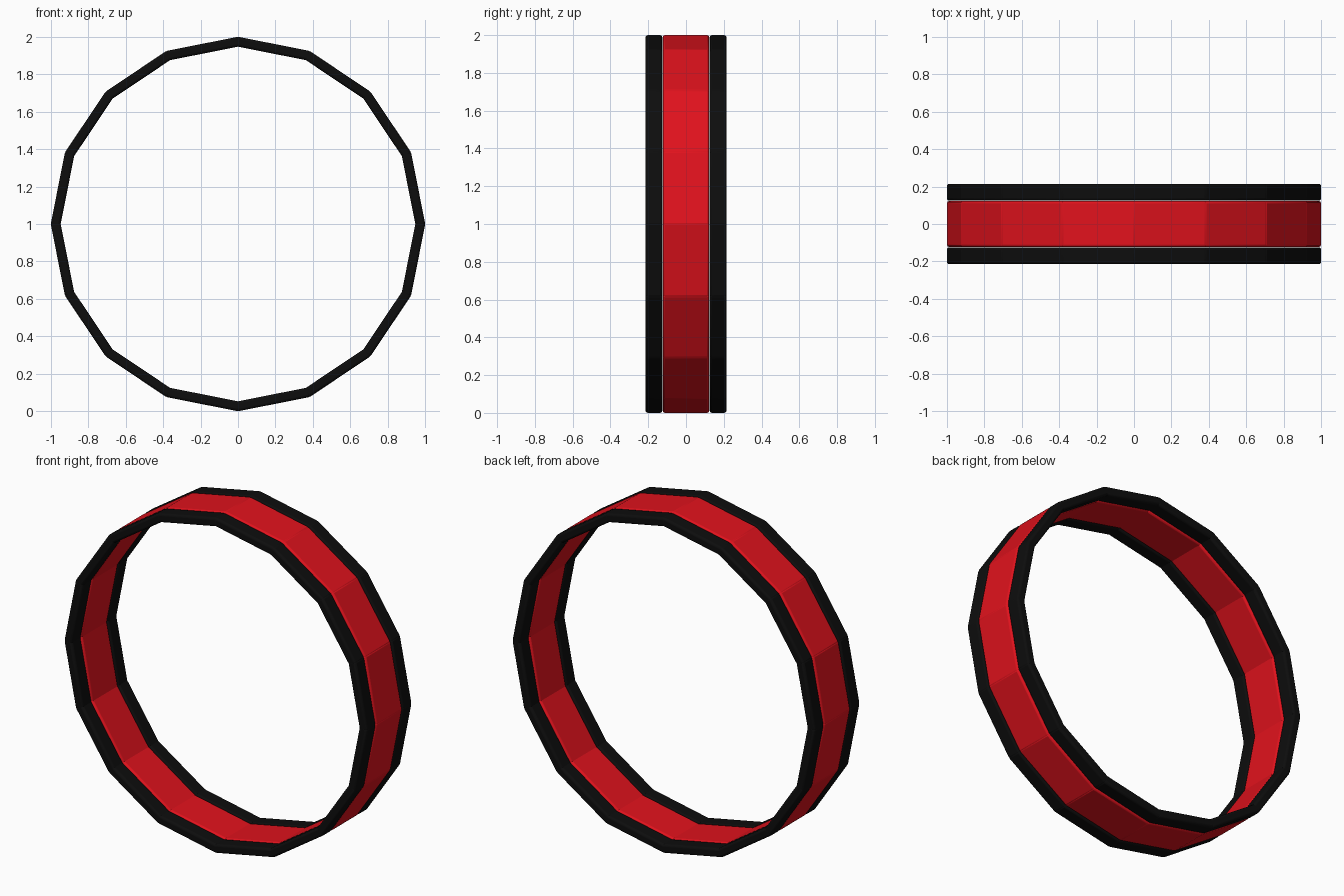
import bpy, math

if "Cube" in bpy.data.objects:
    bpy.data.objects.remove(bpy.data.objects["Cube"])

SIDES = 16
CENTRE_R = 0.956      # distance from hub to middle of each flat panel
HALF_LEN = 0.202      # panels run slightly past each corner and overlap
THICK = 0.052


def material(name, colour):
    m = bpy.data.materials.new(name)
    m.diffuse_color = colour
    m.use_nodes = True
    m.node_tree.nodes["Principled BSDF"].inputs["Base Color"].default_value = m.diffuse_color
    return m


red = material("red", (0.75, 0.006, 0.012, 1))
black = material("black", (0.004, 0.004, 0.004, 1))


def panel(name, angle, y, width, mat):
    """One rounded flat panel, tangent to the ring at the given angle."""
    bpy.ops.mesh.primitive_cube_add(
        size=1,
        location=(CENTRE_R * math.sin(angle), y, 1 + CENTRE_R * math.cos(angle)),
        rotation=(0, angle, 0))
    ob = bpy.context.object
    ob.name = name
    ob.scale = (2 * HALF_LEN, width, THICK)
    bpy.ops.object.transform_apply(location=False, rotation=False, scale=True)
    bev = ob.modifiers.new("rounded_edges", 'BEVEL')
    bev.width = 0.013
    bev.segments = 3
    ob.data.materials.append(mat)
    bpy.ops.object.shade_smooth_by_angle(angle=math.radians(35))


# Red centre band with a black rim on each side
for i in range(SIDES):
    a = (i + 0.5) * 2 * math.pi / SIDES
    panel(f"centre_panel_{i:02d}", a, 0, 0.246, red)
    panel(f"front_rim_{i:02d}", a, -0.17, 0.09, black)
    panel(f"back_rim_{i:02d}", a, 0.17, 0.09, black)
